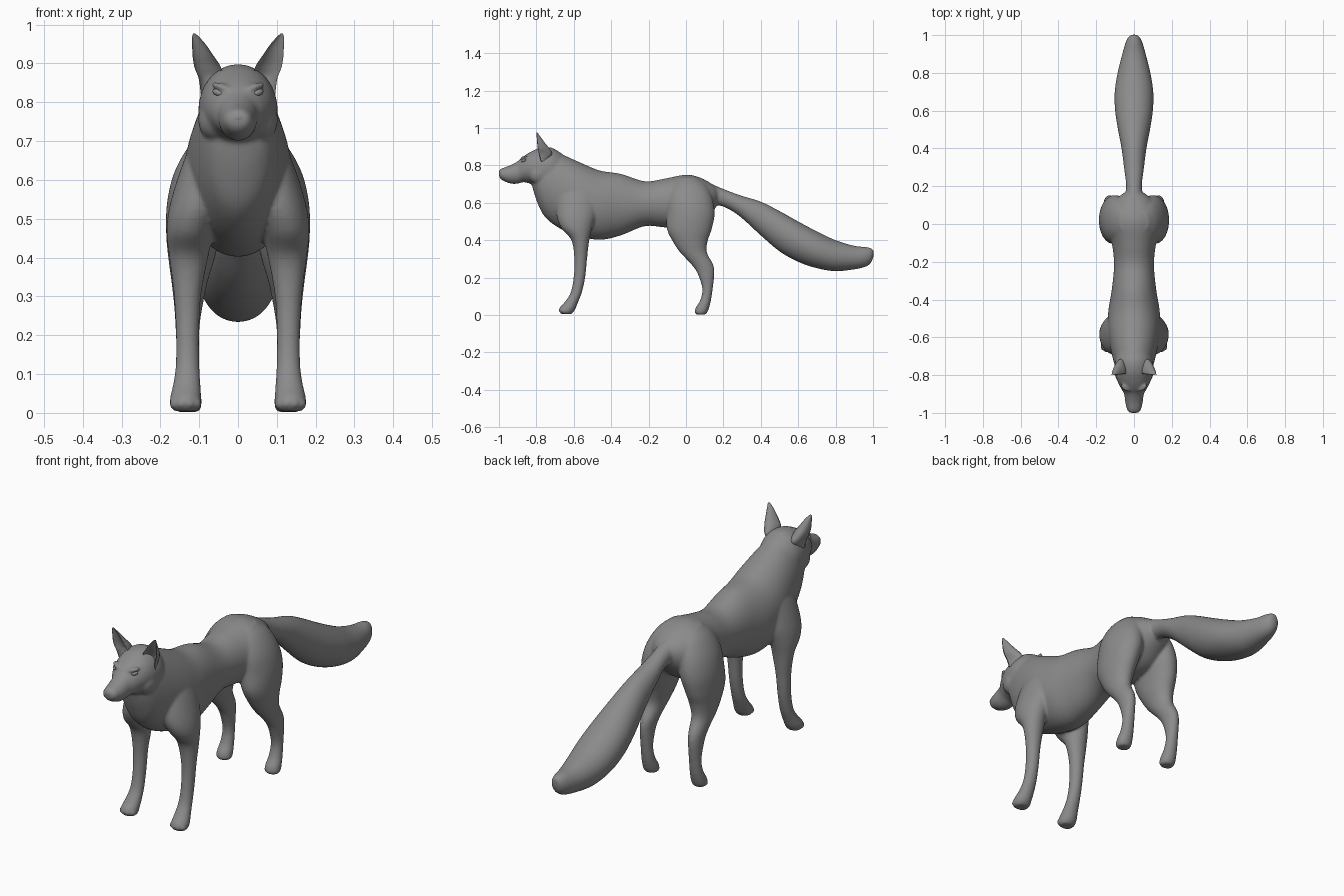
import bpy, bmesh, math
from mathutils import Matrix, Vector, Euler

fur = bpy.data.materials.new("dark_grey")
fur.diffuse_color = (.26, .26, .26, 1)


def spline(stations, n=6):
    """Catmull-Rom interpolation of all station values."""
    p = [stations[0]] + stations + [stations[-1]]
    out = []
    for i in range(1, len(p) - 2):
        for k in range(n):
            t = k / n
            out.append([0.5 * (2 * b + (c - a) * t + (2*a - 5*b + 4*c - d) * t**2
                               + (3*b - a - 3*c + d) * t**3)
                        for a, b, c, d in zip(*p[i - 1:i + 3])])
    return out + [list(stations[-1])]


def loft(bm, stations, axis, side=1, dent=None, seg=48):
    """Closed tube; stations are (x, y, z, half width, half depth)."""
    rings = []
    for x, y, z, a, b in spline(stations):
        ring = []
        for k in range(seg):
            ang = 2 * math.pi * k / seg
            u, v = max(a, .002) * math.cos(ang), max(b, .002) * math.sin(ang)
            if dent is not None and v < 0:
                v *= dent
            co = (x + u, y, z + v) if axis == 'y' else (x + u, y + v, z)
            ring.append(bm.verts.new((co[0] * side, co[1], co[2])))
        rings.append(ring)
    for r, s in zip(rings, rings[1:]):
        for k in range(seg):
            j = (k + 1) % seg
            bm.faces.new((r[k], r[j], s[j], s[k]))
    bm.faces.new(rings[0])
    bm.faces.new(rings[-1])


def along_y(rows):
    """(y, top, bottom, half width) -> loft stations."""
    return [(0, y, (t + b) / 2, w, (t - b) / 2) for y, t, b, w in rows]


def along_z(rows):
    """(z, y centre, half depth, x centre, half width) -> loft stations."""
    return [(x, y, z, w, d) for z, y, d, x, w in rows]


def blob(bm, loc, size, rot=(0, 0, 0)):
    m = Matrix.LocRotScale(Vector(loc), Euler(rot), Vector(size))
    bmesh.ops.create_uvsphere(bm, u_segments=20, v_segments=12, radius=1, matrix=m)


def finish(bm, name):
    bmesh.ops.recalc_face_normals(bm, faces=bm.faces)
    me = bpy.data.meshes.new(name)
    bm.to_mesh(me)
    bm.free()
    me.materials.append(fur)
    for f in me.polygons:
        f.use_smooth = True
    ob = bpy.data.objects.new(name, me)
    bpy.context.collection.objects.link(ob)
    return ob


body = bmesh.new()
# torso, chest and neck
loft(body, along_y([
    (-.825, .84, .70, .05), (-.80, .87, .615, .08), (-.755, .89, .525, .10),
    (-.67, .862, .46, .122), (-.565, .815, .42, .138), (-.46, .772, .402, .136),
    (-.35, .755, .425, .118), (-.22, .715, .475, .106), (-.11, .73, .468, .116),
    (0, .75, .47, .145), (.075, .735, .49, .135), (.14, .70, .55, .085),
    (.175, .675, .60, .035)]), 'y')
# head and muzzle
loft(body, along_y([
    (-1.0, .773, .742, .022), (-.985, .784, .722, .036), (-.94, .80, .703, .047),
    (-.90, .822, .702, .052), (-.87, .848, .71, .069), (-.83, .873, .70, .088),
    (-.78, .894, .67, .100), (-.72, .895, .66, .100), (-.66, .86, .66, .08)]), 'y')
# bushy tail
loft(body, along_y([
    (.10, .715, .60, .05), (.15, .695, .59, .045), (.21, .67, .575, .042),
    (.29, .640, .525, .052), (.40, .606, .425, .066), (.50, .556, .34, .085),
    (.60, .50, .284, .10), (.70, .447, .250, .102), (.80, .40, .234, .087),
    (.90, .37, .244, .062), (.96, .364, .258, .045), (.99, .357, .28, .030),
    (1.002, .348, .31, .014)]), 'y')

for s in (-1, 1):
    # front leg with shoulder
    loft(body, along_z([
        (.75, -.55, .05, .055, .028), (.67, -.575, .095, .083, .048),
        (.55, -.585, .108, .101, .071), (.47, -.585, .085, .122, .062),
        (.40, -.565, .048, .127, .050), (.30, -.563, .034, .130, .035),
        (.20, -.570, .031, .130, .030), (.12, -.587, .030, .130, .031),
        (.07, -.612, .036, .132, .036), (.04, -.632, .044, .135, .040),
        (.018, -.638, .038, .135, .039), (.004, -.640, .026, .135, .03)]), 'z', s)
    # hind leg with haunch
    loft(body, along_z([
        (.735, .01, .05, .04, .035), (.69, .015, .095, .066, .058),
        (.62, .02, .122, .088, .076), (.54, .025, .128, .102, .081),
        (.46, .018, .120, .115, .070), (.395, .022, .094, .12, .059),
        (.335, .040, .072, .125, .046), (.27, .087, .058, .128, .036),
        (.22, .107, .045, .13, .031), (.14, .115, .028, .13, .028),
        (.08, .105, .029, .13, .031), (.04, .088, .036, .13, .036),
        (.016, .081, .034, .13, .036), (.002, .08, .026, .13, .028)]), 'z', s)
    # toes
    for i, dx in enumerate((-.030, -.011, .011, .030)):
        back = .010 * (i in (0, 3))
        blob(body, (s * (.135 + dx), -.662 + back, .023), (.0115, .020, .014))
        blob(body, (s * (.13 + dx * .85), .064 + back, .017), (.010, .018, .014))
    # cheek and brow
    blob(body, (s * .060, -.785, .755), (.043, .06, .055))
    blob(body, (s * .046, -.868, .841), (.030, .014, .009), (0, -s * .25, s * .6))

fox = finish(body, "fox_body")
rm = fox.modifiers.new("blend", 'REMESH')
rm.mode = 'VOXEL'
rm.voxel_size = .006
rm.use_smooth_shade = True
sm = fox.modifiers.new("soften", 'SMOOTH')
sm.factor = .5
sm.iterations = 10

for s, label in ((-1, "right"), (1, "left")):
    # cupped ear, open to the front
    ear = bmesh.new()
    loft(ear, along_z([
        (.82, -.775, .03, .068, .028), (.86, -.786, .070, .070, .031),
        (.89, -.792, .062, .078, .034), (.92, -.796, .042, .090, .027),
        (.95, -.798, .022, .101, .017), (.968, -.799, .010, .109, .009),
        (.977, -.799, .003, .113, .003)]), 'z', s, dent=-.5)
    finish(ear, label + "_ear")
    # eye
    eye = bmesh.new()
    blob(eye, (s * .051, -.868, .825), (.017, .010, .009), (0, -s * .3, s * .6))
    finish(eye, label + "_eye")

# nose pad
nose = bmesh.new()
blob(nose, (0, -.983, .760), (.029, .018, .019))
finish(nose, "nose")
